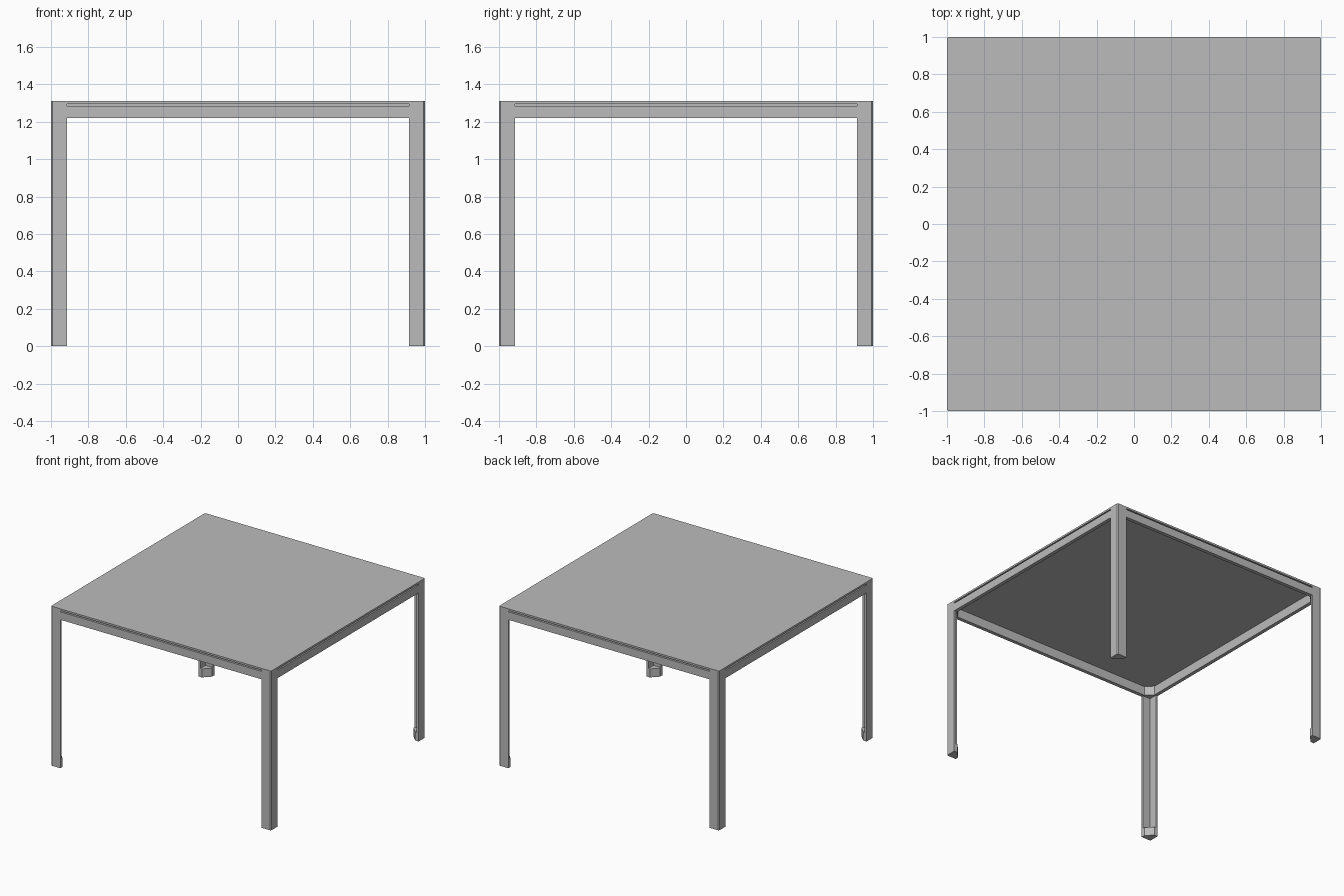
import bpy
import bmesh

cube = bpy.data.objects.get("Cube")
if cube:
    bpy.data.objects.remove(cube, do_unlink=True)

grey = bpy.data.materials.new("warm_neutral_grey")
grey.use_nodes = True
grey.diffuse_color = (0.5, 0.5, 0.5, 1)
grey.node_tree.nodes["Principled BSDF"].inputs["Base Color"].default_value = (0.5, 0.5, 0.5, 1)

HEIGHT = 1.31      # overall height
W = 0.085          # leg width
T = 0.017          # leg wall
RAIL = 0.03        # rail thickness
CH = 0.008         # outer edge chamfer
RAIL_LOW, RAIL_TOP = 1.22, 1.285
TOP_LOW = 1.295


def prism(name, points, z0, z1):
    """Extrude a plan outline from z0 to z1."""
    bm = bmesh.new()
    face = bm.faces.new([bm.verts.new((x, y, z0)) for x, y in points])
    ext = bmesh.ops.extrude_face_region(bm, geom=[face])
    verts = [v for v in ext["geom"] if isinstance(v, bmesh.types.BMVert)]
    bmesh.ops.translate(bm, vec=(0, 0, z1 - z0), verts=verts)
    bmesh.ops.recalc_face_normals(bm, faces=bm.faces)
    mesh = bpy.data.meshes.new(name)
    bm.to_mesh(mesh)
    bm.free()
    mesh.materials.append(grey)
    obj = bpy.data.objects.new(name, mesh)
    bpy.context.collection.objects.link(obj)
    return obj


def at_corner(points, sx, sy):
    """Measure an outline inward from one corner of the table."""
    return [(sx * (1 - x), sy * (1 - y)) for x, y in points]


def box(name, x0, x1, y0, y1, z0, z1):
    return prism(name, [(x0, y0), (x1, y0), (x1, y1), (x0, y1)], z0, z1)


angle = [(CH, 0), (W, 0), (W, T), (T, T), (T, W), (0, W), (0, CH)]
plug = [(T, T), (W, T), (W, RAIL), (RAIL, W), (T, W)]
cap = [(CH, 0), (W, 0), (0, W), (0, CH)]

# Angle-section legs with a foot, a corner block and a triangular cap
for sy, end in ((-1, "front"), (1, "back")):
    for sx, side in ((1, "left"), (-1, "right")):
        tag = f"{end}_{side}"
        prism(f"{tag}_leg", at_corner(angle, sx, sy), 0, TOP_LOW)
        prism(f"{tag}_foot", at_corner(plug, sx, sy), 0, 0.07)
        prism(f"{tag}_corner_block", at_corner(plug, sx, sy), RAIL_LOW, TOP_LOW)
        prism(f"{tag}_cap", at_corner(cap, sx, sy), TOP_LOW, HEIGHT)

# Rails flush with the legs, each with a set-back spacer under the top
L = 1 - W
for s, y_name, x_name in ((1, "back", "left"), (-1, "front", "right")):
    outer, inner, back = s, s * (1 - RAIL), s * (1 - T)
    box(f"{y_name}_rail", -L, L, inner, outer, RAIL_LOW, RAIL_TOP)
    box(f"{x_name}_rail", inner, outer, -L, L, RAIL_LOW, RAIL_TOP)
    box(f"{y_name}_spacer", -L, L, inner, back, RAIL_TOP, TOP_LOW)
    box(f"{x_name}_spacer", inner, back, -L, L, RAIL_TOP, TOP_LOW)

# Thin table top with clipped corners
prism("table_top", [(-L, -1), (L, -1), (1, -L), (1, L), (L, 1), (-L, 1), (-1, L), (-1, -L)],
      TOP_LOW, HEIGHT)
